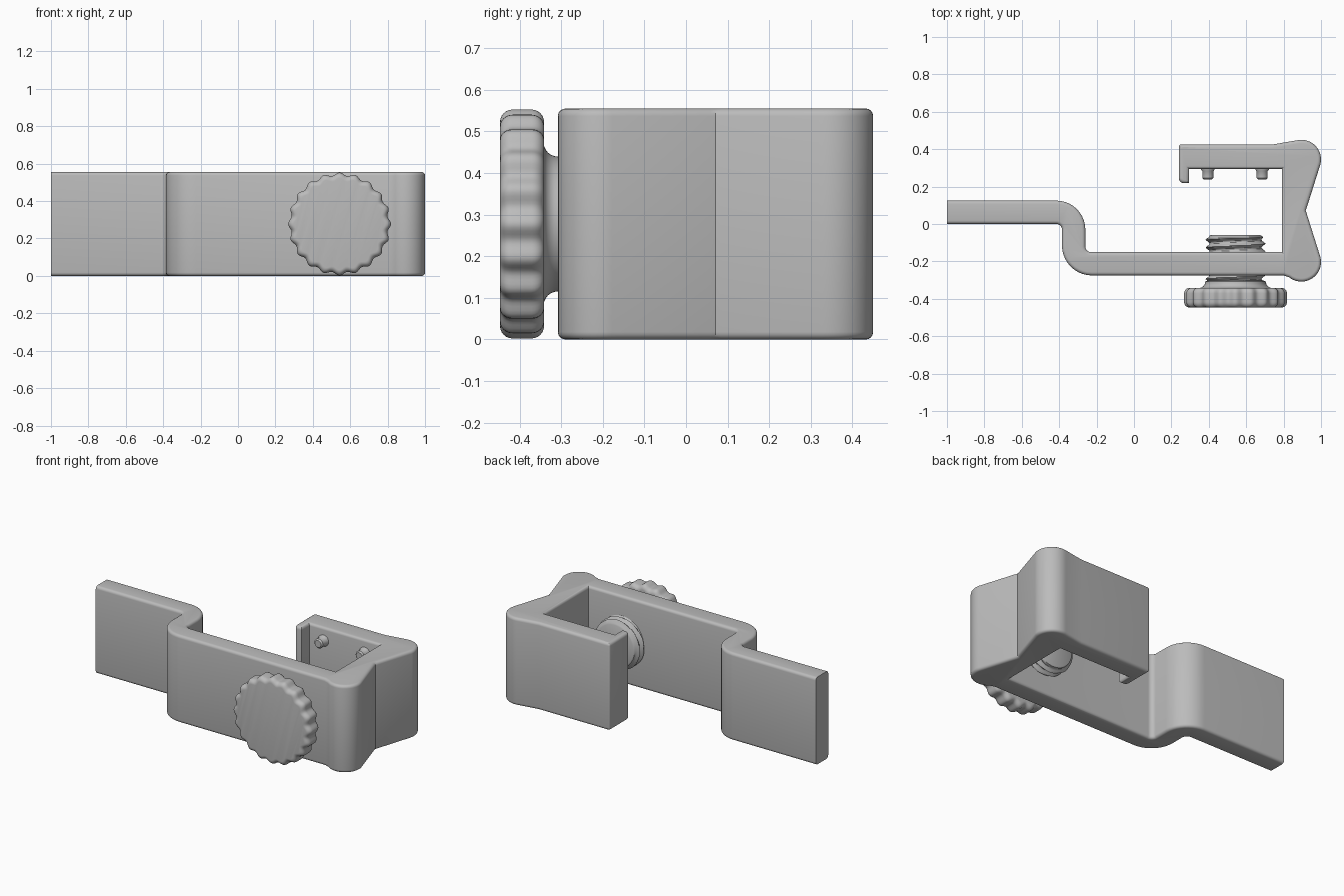
import bpy, bmesh
from math import sin, cos, tan, pi, radians
from mathutils import Vector

if "Cube" in bpy.data.objects:
    bpy.data.objects.remove(bpy.data.objects["Cube"], do_unlink=True)

HEIGHT = 0.555
MID = HEIGHT / 2
SCREW_X = 0.543

grey = bpy.data.materials.new("plain grey")
grey.use_nodes = True
grey.diffuse_color = (0.5, 0.5, 0.5, 1)
grey.node_tree.nodes["Principled BSDF"].inputs["Base Color"].default_value = (0.5, 0.5, 0.5, 1)


def finish(name, bm, angle=32):
    bmesh.ops.recalc_face_normals(bm, faces=bm.faces[:])
    mesh = bpy.data.meshes.new(name)
    bm.to_mesh(mesh)
    bm.free()
    obj = bpy.data.objects.new(name, mesh)
    bpy.context.collection.objects.link(obj)
    mesh.materials.append(grey)
    bpy.ops.object.select_all(action="DESELECT")
    obj.select_set(True)
    bpy.context.view_layer.objects.active = obj
    bpy.ops.object.shade_smooth_by_angle(angle=radians(angle))
    return obj


def arc(cx, cy, r, start, end, n=16):
    return [(cx + r * cos(radians(start + (end - start) * i / n)),
             cy + r * sin(radians(start + (end - start) * i / n))) for i in range(n + 1)]


def fillet(prev, corner, nxt, r, n=10):
    """Replace a right-angled corner with an arc of radius r."""
    c = Vector(corner)
    a = (Vector(prev) - c).normalized() * r
    b = (Vector(nxt) - c).normalized() * r
    centre = c + a + b
    return [tuple(centre - b * cos(t) - a * sin(t))
            for t in (pi / 2 * i / n for i in range(n + 1))]


def lathe(name, profile, centre, n=64, radius=lambda r, y, a: r, angle=40):
    """Spin (radius, y) points about an axis along y, capping both ends."""
    bm = bmesh.new()
    rings = []
    for r, y in profile:
        ring = []
        for i in range(n):
            a = 2 * pi * i / n
            q = radius(r, y, a)
            ring.append(bm.verts.new((centre[0] + q * cos(a), y, centre[1] + q * sin(a))))
        rings.append(ring)
    for low, high in zip(rings, rings[1:]):
        for i in range(n):
            j = (i + 1) % n
            bm.faces.new((low[i], low[j], high[j], high[i]))
    bm.faces.new(rings[0])
    bm.faces.new(rings[-1])
    return finish(name, bm, angle)


# Clamp body: offset arm, front arm, waisted end wall, rear arm and lip
outline = [(-1, 0.0)]
outline += fillet((-1, 0), (-0.385, 0), (-0.385, -0.2), 0.03)
outline += fillet((-0.385, 0), (-0.385, -0.275), (0, -0.275), 0.16)
outline += [(0.80, -0.275)]
outline += arc(0.895, -0.203, 0.105, 232, 374, 20)
outline += [(0.922, 0.06), (0.918, 0.071), (0.922, 0.082)]
outline += arc(0.895, 0.345, 0.105, -14, 100, 18)
outline += [(0.74, 0.425)]
outline += fillet((0.74, 0.425), (0.24, 0.425), (0.24, 0.22), 0.01, 3)
outline += fillet((0.24, 0.425), (0.24, 0.218), (0.295, 0.218), 0.028, 5)
outline += [(0.295, 0.218), (0.295, 0.295), (0.79, 0.295), (0.79, -0.15)]
outline += fillet((0.79, -0.15), (-0.26, -0.15), (-0.26, 0), 0.03)
outline += fillet((-0.26, -0.15), (-0.26, 0.125), (-1, 0.125), 0.155)
outline += [(-1, 0.125)]

bm = bmesh.new()
base = bm.faces.new([bm.verts.new((x, y, 0)) for x, y in outline])
top = bmesh.ops.extrude_face_region(bm, geom=[base], use_keep_orig=True)["geom"]
bmesh.ops.translate(bm, verts=[v for v in top if isinstance(v, bmesh.types.BMVert)],
                    vec=(0, 0, HEIGHT))
bmesh.ops.recalc_face_normals(bm, faces=bm.faces[:])
rims = [e for e in bm.edges
        if abs(e.verts[0].co.z - e.verts[1].co.z) < 1e-5
        and max(v.co.x for v in e.verts) > -0.999]
bmesh.ops.bevel(bm, geom=rims, offset=0.018, offset_type="OFFSET", segments=4,
                profile=0.5, affect="EDGES", clamp_overlap=False)
finish("clamp_body", bm)

# Threaded screw: a helical ridge on a cylinder
PITCH = 0.042


def thread(r, y, a):
    phase = (y / PITCH + a / (2 * pi)) % 1
    ridge = max(0, 1 - abs(phase - 0.5) * 2.6)
    fade = min(1, max(0, (-0.062 - y) / 0.012))
    return r + 0.022 * ridge * fade


steps = 50
shaft = [(0.14, -0.315 + 0.245 * i / steps) for i in range(steps + 1)]
lathe("screw", shaft + [(0.138, -0.062), (0.13, -0.058)], (SCREW_X, MID), 72, thread)

# Flared neck between screw and knob
neck = [(0.155, -0.300), (0.160, -0.310)]
neck = [(0.150, -0.302)] + [(0.195 - 0.035 * cos(radians(t)), -0.345 + 0.040 * sin(radians(t)))
                            for t in (0, 20, 40, 60, 80)][::1]
neck = [(0.15, -0.302)] + [(0.196 - 0.034 * sin(t), -0.308 - 0.034 * (1 - cos(t)))
                           for t in (pi / 2 * (1 - i / 6) for i in range(7))]
neck = [(0.15, -0.302)] + [(0.196 - 0.034 * cos(t), -0.308 - 0.034 * sin(t))
                           for t in (pi / 2 * i / 6 for i in range(7))]
lathe("screw_neck", neck, (SCREW_X, MID))

# Scalloped thumb knob with rounded rims
LOBES = 20


def scallop(r, y, a):
    return r + 0.008 * cos(LOBES * a)


R, ROUND, FRONT, BACK = 0.267, 0.03, -0.447, -0.341
turns = [pi / 2 * i / 6 for i in range(7)]
rim = [(R - ROUND + ROUND * sin(t), FRONT + ROUND * (1 - cos(t))) for t in turns]
rim += [(R - ROUND + ROUND * cos(t), BACK - ROUND * (1 - sin(t))) for t in turns]
lathe("thumb_knob", rim, (SCREW_X, MID), LOBES * 10, scallop)

# Locating pins on the inside of the rear arm
pin = [(0.022, 0.238), (0.03, 0.246), (0.03, 0.282), (0.036, 0.290), (0.036, 0.300)]
for side, x in (("right", 0.395), ("left", 0.685)):
    for level, z in (("upper", 0.47), ("lower", HEIGHT - 0.47)):
        lathe(f"{side}_{level}_pin", pin, (x, z), 24)
